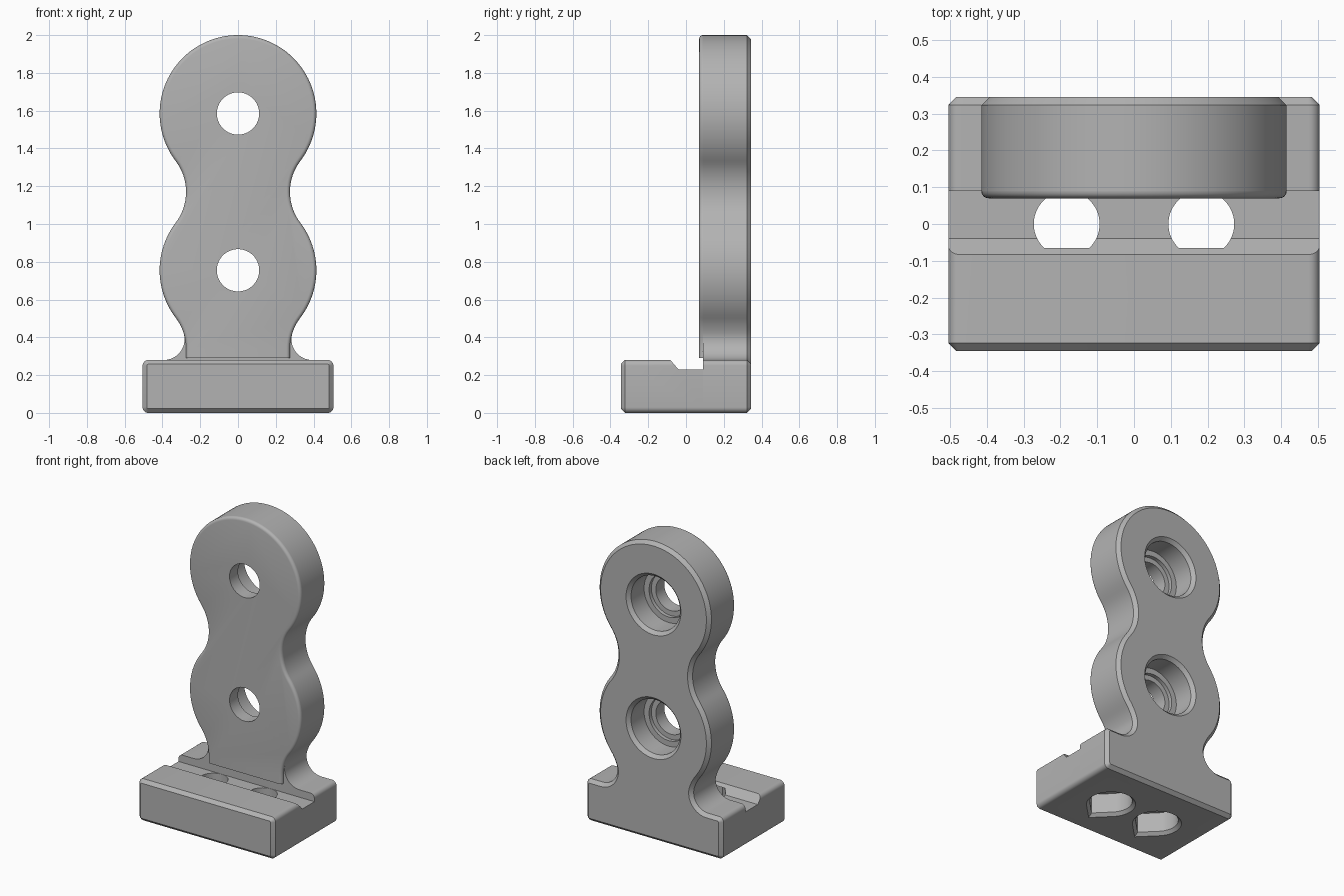
import bpy
import bmesh
from math import sin, cos, radians

cube = bpy.data.objects.get("Cube")
if cube:
    bpy.data.objects.remove(cube)

grey = bpy.data.materials.new("plain_grey")
grey.use_nodes = True
COLOUR = (0.45, 0.45, 0.45, 1)
grey.diffuse_color = COLOUR
grey.node_tree.nodes["Principled BSDF"].inputs["Base Color"].default_value = COLOUR

BACK, SEAM, FACE, FRONT = 0.345, 0.09, 0.07, -0.345
CHAMFER = 0.022


def arc(cx, cy, r, start, end, n=16):
    angles = [radians(start + (end - start) * i / n) for i in range(n + 1)]
    return [(cx + r * cos(a), cy + r * sin(a)) for a in angles]


def mirrored(half):
    """Close a right-hand outline with its reflection."""
    return half + [(-x, z) for x, z in reversed(half) if x > 0.001]


def loft(name, outline, steps, place):
    """Stack scaled copies of an outline; steps are (scale, depth)."""
    bm = bmesh.new()
    rings = [[bm.verts.new(place(u * s, v * s, d)) for u, v in outline]
             for s, d in steps]
    for a, b in zip(rings, rings[1:]):
        for i in range(len(a)):
            bm.faces.new((a[i - 1], a[i], b[i], b[i - 1]))
    bm.faces.new(rings[0])
    bm.faces.new(rings[-1])
    bmesh.ops.recalc_face_normals(bm, faces=bm.faces)
    mesh = bpy.data.meshes.new(name)
    bm.to_mesh(mesh)
    bm.free()
    obj = bpy.data.objects.new(name, mesh)
    bpy.context.collection.objects.link(obj)
    mesh.materials.append(grey)
    return obj


def slab(name, outline, y0, y1):
    return loft(name, outline, [(1, y0), (1, y1)], lambda u, v, d: (u, d, v))


def bevel_cap(obj, y, width, segments, above=-1):
    """Bevel the rim of the cap lying at the given y."""
    bm = bmesh.new()
    bm.from_mesh(obj.data)
    rim = [e for e in bm.edges
           if all(abs(v.co.y - y) < 1e-4 for v in e.verts)
           and max(v.co.z for v in e.verts) > above]
    bmesh.ops.bevel(bm, geom=rim, offset=width, segments=segments,
                    profile=0.5, affect='EDGES')
    bm.to_mesh(obj.data)
    bm.free()


def cut(obj, cutters):
    bpy.context.view_layer.objects.active = obj
    for c in cutters:
        mod = obj.modifiers.new("cut", 'BOOLEAN')
        mod.operation = 'DIFFERENCE'
        mod.solver = 'EXACT'
        mod.object = c
        bpy.ops.object.modifier_apply(modifier=mod.name)


# Outlines: base corners, flare, and the two-lobed plate
T = 37.3
corners = arc(0.475, 0.03, 0.03, -90, 0, 6) + arc(0.475, 0.25, 0.03, 0, 90, 6)
flare = arc(0.393, 0.39, 0.11, 270, 162)
lobes = (arc(0, 0.755, 0.415, -T, T, 24)
         + arc(0.545, 1.17, 0.27, 180 + T, 180 - T)[1:]
         + arc(0, 1.585, 0.415, -T, 90, 40)[1:])
lower_waist = arc(0.545, 0.34, 0.27, 161.8, 180 - T, 6)[1:-1]
face_waist = [(0.275, 0.29)] + arc(0.545, 0.34, 0.27, 180, 180 - T, 12)[:-1]

# Solid parts
back_body = slab("back_body", mirrored(corners + flare + lower_waist + lobes),
                 SEAM, BACK)
bevel_cap(back_body, BACK, CHAMFER, 1)
front_plate = slab("front_plate", mirrored(face_waist + lobes), FACE, SEAM)
bevel_cap(front_plate, FACE, 0.019, 4, above=0.3)
base = slab("base", mirrored(corners), FRONT, SEAM)
bevel_cap(base, FRONT, CHAMFER, 1)

# Channel across the base top
channel = loft("channel_cutter",
               [(-0.126, 0.33), (-0.04, 0.23), (0.12, 0.23), (0.12, 0.33)],
               [(1, -0.7), (1, 0.7)], lambda u, v, d: (d, u, v))

# Stepped bolt holes through the plate, opening at the back
circle = arc(0, 0, 1, 0, 360, 64)[:-1]
bolt_steps = [(0.226, BACK + CHAMFER), (0.182, BACK - CHAMFER), (0.182, 0.185),
              (0.145, 0.185), (0.145, 0.16), (0.112, 0.16), (0.112, 0.03)]
bolts = [loft("bolt_cutter", circle, bolt_steps,
              lambda u, v, d, h=h: (u, d, v + h)) for h in (0.755, 1.585)]

# Teardrop holes through the base, wider underneath
teardrop = arc(0, 0, 1, -45, 225, 48) + [(0, -1.414)]
drop_steps = [(0.17, -0.02), (0.13, 0.02), (0.13, 0.15), (0.0895, 0.15),
              (0.0895, 0.26)]
drops = [loft("teardrop_cutter", teardrop, drop_steps,
              lambda u, v, d, s=s: (u + s, v, d)) for s in (-0.183, 0.183)]

cut(back_body, bolts + drops)
cut(front_plate, bolts)
cut(base, [channel] + drops)
for cutter in [channel] + bolts + drops:
    bpy.data.objects.remove(cutter)

# Smooth the curves and keep the creases sharp
for part in (back_body, front_plate, base):
    bpy.ops.object.select_all(action='DESELECT')
    part.select_set(True)
    bpy.context.view_layer.objects.active = part
    bpy.ops.object.shade_smooth_by_angle(angle=radians(28))
